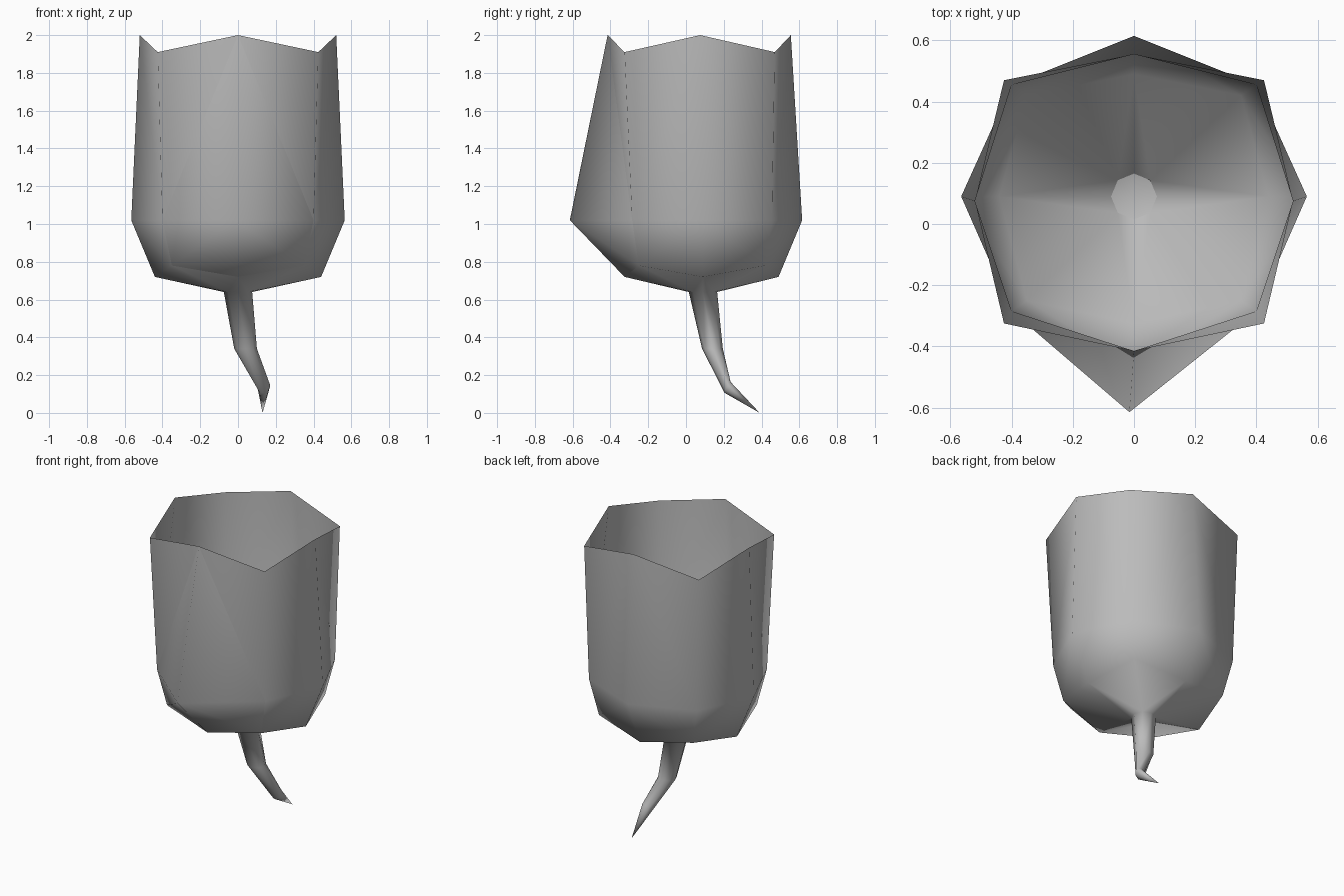
import bpy
from math import cos, sin, pi

if "Cube" in bpy.data.objects:
    bpy.data.objects.remove(bpy.data.objects["Cube"], do_unlink=True)

grey = bpy.data.materials.new("plain_grey")
grey.use_nodes = True
grey.use_backface_culling = True  # both sides of the thin wall are modelled
colour = (0.5, 0.5, 0.5, 1)
grey.diffuse_color = colour
grey.node_tree.nodes["Principled BSDF"].inputs["Base Color"].default_value = colour


def cup_ring(front, back, side, side_y, z, corner_x, corner_front, corner_back, corner_z):
    """Eight points, counter-clockwise from the front: petal middles and corners."""
    return [(0, front, z), (corner_x, corner_front, corner_z),
            (side, side_y, z), (corner_x, corner_back, corner_z),
            (0, back, z), (-corner_x, corner_back, corner_z),
            (-side, side_y, z), (-corner_x, corner_front, corner_z)]


def stem_ring(x, y, z, rx, ry, tilt_x=0, tilt_y=0):
    ring = []
    for i in range(8):
        dx, dy = rx * sin(i * pi / 4), -ry * cos(i * pi / 4)
        ring.append((x + dx, y + dy, z + dx * tilt_x + dy * tilt_y))
    return ring


def loft(name, rings, end, inward=False):
    """Join rings from top to bottom and close them at an end point."""
    verts = [p for ring in rings for p in ring] + [end]
    faces = []
    for r in range(len(rings) - 1):
        for i in range(8):
            j = (i + 1) % 8
            ui, uj, li, lj = r * 8 + i, r * 8 + j, r * 8 + 8 + i, r * 8 + 8 + j
            if i % 2 == 0:
                faces += [(li, lj, ui), (lj, uj, ui)]
            else:
                faces += [(li, lj, uj), (li, uj, ui)]
    last = (len(rings) - 1) * 8
    faces += [(len(verts) - 1, last + (i + 1) % 8, last + i) for i in range(8)]
    if inward:
        faces = [f[::-1] for f in faces]
    mesh = bpy.data.meshes.new(name)
    mesh.from_pydata(verts, [], faces)
    mesh.materials.append(grey)
    mesh.shade_smooth()
    obj = bpy.data.objects.new(name, mesh)
    bpy.context.collection.objects.link(obj)
    return obj


# Shared cup sections
rim = cup_ring(-0.415, 0.555, 0.52, 0.075, 2.0, 0.425, -0.325, 0.47, 1.91)
belly = cup_ring(-0.465, 0.615, 0.565, 0.09, 1.02, 0.4, -0.285, 0.455, 1.02)
base = cup_ring(-0.325, 0.49, 0.44, 0.09, 0.72, 0.35, -0.25, 0.42, 0.78)
neck = stem_ring(0, 0.09, 0.64, 0.075, 0.075)

# Outer wall running down into the bent, pointed stem
loft("outer_cup_and_stem", [
    rim, belly, base, neck,
    stem_ring(0.04, 0.14, 0.34, 0.06, 0.055),
    stem_ring(0.138, 0.22, 0.135, 0.033, 0.016, 0.3, 1.8),
], (0.13, 0.39, 0.0))

# Inner lining, with its front fold pulled forward
lining_belly = [(-0.015, -0.615, 1.02)] + belly[1:]
loft("inner_lining", [rim, lining_belly, base, neck], (0, 0.09, 0.62), inward=True)
